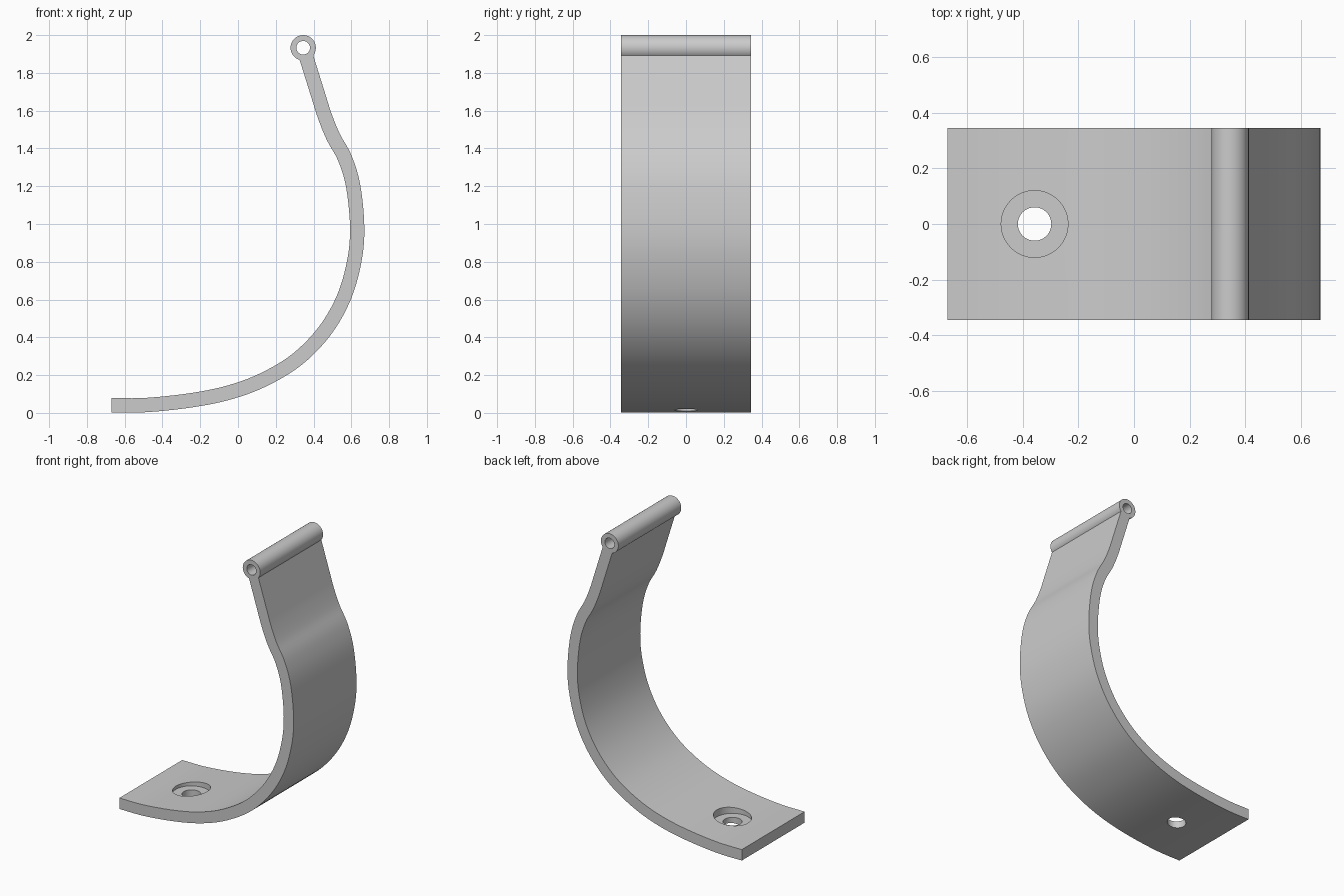
import bpy, bmesh, math
from mathutils import Vector

cube = bpy.data.objects.get("Cube")
if cube:
    bpy.data.objects.remove(cube)

HALF_WIDTH = 0.345
THICKNESS = 0.076
BARREL = Vector((0.345, 1.933))
HOLE_X = -0.357

grey = bpy.data.materials.new("plain_grey")
grey.use_nodes = True
colour = (0.6, 0.6, 0.6, 1)
grey.diffuse_color = colour
grey.node_tree.nodes["Principled BSDF"].inputs["Base Color"].default_value = colour


def finish(name, bm):
    """Turn a bmesh into a named, coloured object."""
    bmesh.ops.recalc_face_normals(bm, faces=bm.faces)
    mesh = bpy.data.meshes.new(name)
    bm.to_mesh(mesh)
    bm.free()
    mesh.materials.append(grey)
    obj = bpy.data.objects.new(name, mesh)
    bpy.context.collection.objects.link(obj)
    return obj


def smooth(obj):
    bpy.ops.object.select_all(action='DESELECT')
    obj.select_set(True)
    bpy.context.view_layer.objects.active = obj
    bpy.ops.object.shade_smooth_by_angle(angle=math.radians(30))


def spline(points, steps):
    """Catmull-Rom curve through the points."""
    pts = [Vector(p) for p in points]
    pts = [2 * pts[0] - pts[1]] + pts + [2 * pts[-1] - pts[-2]]
    out = []
    for a, b, c, d in zip(pts, pts[1:], pts[2:], pts[3:]):
        for i in range(steps):
            t = i / steps
            out.append(0.5 * (2 * b + (c - a) * t + (2 * a - 5 * b + 4 * c - d) * t**2
                              + (3 * b - a - 3 * c + d) * t**3))
    return out + [pts[-2]]


def cut_cylinder(target, radius, bottom, top):
    """Cut a vertical round hole through the foot of the strap."""
    bpy.ops.mesh.primitive_cylinder_add(vertices=48, radius=radius, depth=top - bottom,
                                        location=(HOLE_X, 0, (top + bottom) / 2))
    cutter = bpy.context.object
    cutter.name = "hole_cutter"
    cutter.hide_render = True
    cutter.data.materials.append(grey)
    mod = target.modifiers.new("hole", 'BOOLEAN')
    mod.operation = 'DIFFERENCE'
    mod.solver = 'EXACT'
    mod.object = cutter
    bpy.context.view_layer.objects.active = target
    bpy.ops.object.modifier_apply(modifier=mod.name)
    bpy.data.objects.remove(cutter)


# Curved strap: centre line thickened both ways, then extruded across the width
centre = spline([(-0.67, 0.04), (-0.48, 0.042), (-0.24, 0.068), (-0.04, 0.11),
                 (0.14, 0.178), (0.315, 0.285), (0.46, 0.435), (0.56, 0.61),
                 (0.615, 0.8), (0.631, 0.98), (0.61, 1.2), (0.565, 1.35),
                 (0.505, 1.46), (0.46, 1.57), (0.425, 1.68), (0.361, 1.885)], 5)
outer, inner = [], []
for i, p in enumerate(centre):
    tangent = (centre[min(i + 1, len(centre) - 1)] - centre[max(i - 1, 0)]).normalized()
    if i == 0:
        tangent = Vector((1, 0))
    side = Vector((-tangent.y, tangent.x)) * THICKNESS / 2
    outer.append(p - side)
    inner.append(p + side)

bm = bmesh.new()
profile = [bm.verts.new((p.x, -HALF_WIDTH, p.y)) for p in outer + inner[::-1]]
face = bm.faces.new(profile)
moved = bmesh.ops.extrude_face_region(bm, geom=[face], use_keep_orig=True)
bmesh.ops.translate(bm, vec=(0, 2 * HALF_WIDTH, 0),
                    verts=[v for v in moved["geom"] if isinstance(v, bmesh.types.BMVert)])
strap = finish("curved_strap", bm)

# Screw hole with a shallow round recess above it
cut_cylinder(strap, 0.12, 0.058, 0.3)
cut_cylinder(strap, 0.06, -0.2, 0.3)
smooth(strap)

# Hollow hinge barrel along the top edge
bm = bmesh.new()
SIDES = 48
rings = []
for radius, y in ((0.067, -1), (0.067, 1), (0.036, 1), (0.036, -1)):
    rings.append([bm.verts.new((BARREL.x + radius * math.cos(math.tau * i / SIDES),
                                y * HALF_WIDTH,
                                BARREL.y + radius * math.sin(math.tau * i / SIDES)))
                  for i in range(SIDES)])
for a, b in zip(rings, rings[1:] + rings[:1]):
    for i in range(SIDES):
        j = (i + 1) % SIDES
        bm.faces.new((a[i], a[j], b[j], b[i]))
barrel = finish("hinge_barrel", bm)
smooth(barrel)
